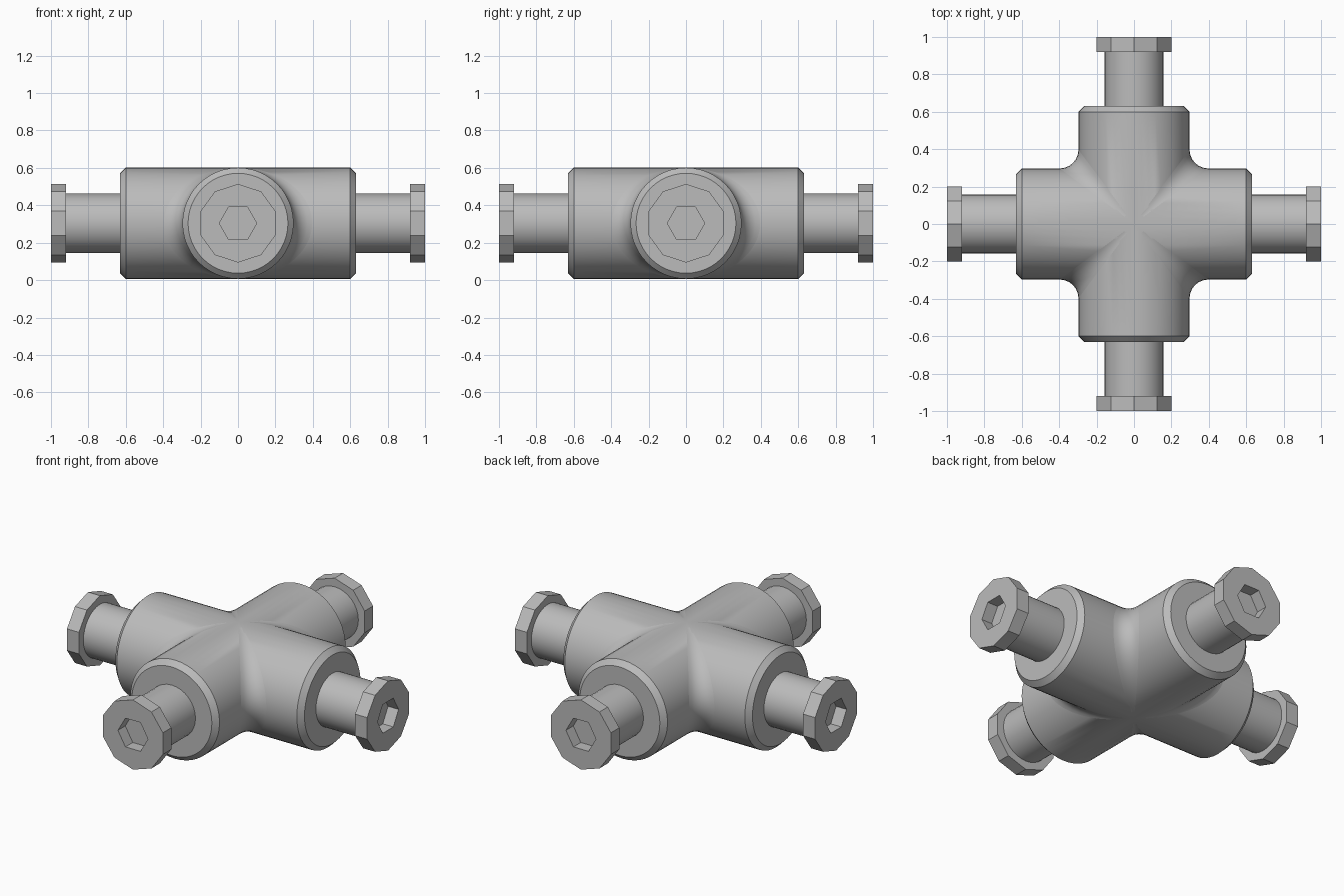
import bpy, bmesh
from math import sin, cos, pi, radians
from mathutils import Vector, Matrix

if "Cube" in bpy.data.objects:
    bpy.data.objects.remove(bpy.data.objects["Cube"])

CZ = 0.304        # height of the pipe axes
R = 0.297         # pipe radius
F = 0.10          # fillet radius in the inner corners

steel = bpy.data.materials.new("grey_steel")
steel.use_nodes = True
GREY = (0.5, 0.5, 0.5, 1)
steel.diffuse_color = GREY
steel.node_tree.nodes["Principled BSDF"].inputs["Base Color"].default_value = GREY


def make(name, bm, angle=0):
    """Turn a bmesh into an object at axis height, rotated about z."""
    bmesh.ops.recalc_face_normals(bm, faces=bm.faces)
    mesh = bpy.data.meshes.new(name)
    bm.to_mesh(mesh)
    bm.free()
    mesh.transform(Matrix.Translation((0, 0, CZ)) @ Matrix.Rotation(angle, 4, 'Z'))
    mesh.materials.append(steel)
    obj = bpy.data.objects.new(name, mesh)
    bpy.context.collection.objects.link(obj)
    return obj


def smooth(obj, degrees=30):
    bpy.ops.object.select_all(action='DESELECT')
    obj.select_set(True)
    bpy.context.view_layer.objects.active = obj
    bpy.ops.object.shade_smooth_by_angle(angle=radians(degrees))


def ring(bm, x, r, sides, phase=0):
    return [bm.verts.new((x, r * cos(2 * pi * i / sides + phase),
                          r * sin(2 * pi * i / sides + phase))) for i in range(sides)]


def skin(bm, rings, closed=True):
    for a, b in zip(rings, rings[1:]):
        n = len(a)
        for i in range(n if closed else n - 1):
            j = (i + 1) % n
            bm.faces.new((a[i], a[j], b[j], b[i]))


def pipe(name, angle):
    """Chamfered solid cylinder along x."""
    bm = bmesh.new()
    rings = [ring(bm, x, r, 48) for x, r in
             ((-0.63, R - 0.03), (-0.6, R), (0.6, R), (0.63, R - 0.03))]
    skin(bm, rings)
    bm.faces.new(rings[0])
    bm.faces.new(rings[-1])
    return make(name, bm, angle)


# Cross body: two pipes joined into one
body = pipe("cross_body", 0)
other = pipe("cross_pipe", pi / 2)
union = body.modifiers.new("union", 'BOOLEAN')
union.operation = 'UNION'
union.solver = 'EXACT'
union.object = other
bpy.context.view_layer.objects.active = body
bpy.ops.object.modifier_apply(modifier=union.name)
bpy.data.objects.remove(other)
smooth(body)


def corner_fillet(name, angle):
    """Rolling-ball blend between two neighbouring pipes."""
    bm = bmesh.new()
    rows = []
    for k in range(1, 24):
        t = -pi / 2 + pi * k / 24
        c, s = cos(t), sin(t)
        centre = Vector(((R + F) * c, (R + F) * c, (R + F) * s))
        to_a, to_b = Vector((0, -c, -s)), Vector((-c, 0, -s))
        rows.append([bm.verts.new(centre + F * to_a.slerp(to_b, i / 6)) for i in range(7)])
    skin(bm, rows, closed=False)
    obj = make(name, bm, angle)
    # Face the open strip away from the body
    face = obj.data.polygons[len(obj.data.polygons) // 2]
    if face.normal.dot(face.center - Vector((0, 0, CZ))) < 0:
        obj.data.flip_normals()
    smooth(obj)


def bolt(side, angle):
    """Round shank with a faceted head and a hexagonal socket."""
    bm = bmesh.new()
    skin(bm, [ring(bm, 0.6, 0.158, 32), ring(bm, 0.93, 0.158, 32)])
    smooth(make(side + "_bolt_shank", bm, angle))

    bm = bmesh.new()
    back, front = [ring(bm, x, 0.21, 10, pi / 10) for x in (0.92, 1.0)]
    rim, floor = [ring(bm, x, 0.1, 6) for x in (1.0, 0.93)]
    skin(bm, [back, front])
    skin(bm, [rim, floor])
    bm.faces.new(back)
    bm.faces.new(floor)
    edges = [bm.edges.get((loop[i - 1], loop[i]))
             for loop in (front, rim) for i in range(len(loop))]
    bmesh.ops.triangle_fill(bm, edges=edges, use_beauty=True, normal=(1, 0, 0))
    make(side + "_bolt_head", bm, angle)


# Four bolts and the four corners between them
for n, side in enumerate(("left", "back", "right", "front")):
    bolt(side, n * pi / 2)
    corner_fillet("corner_fillet_%d" % (n + 1), n * pi / 2)
